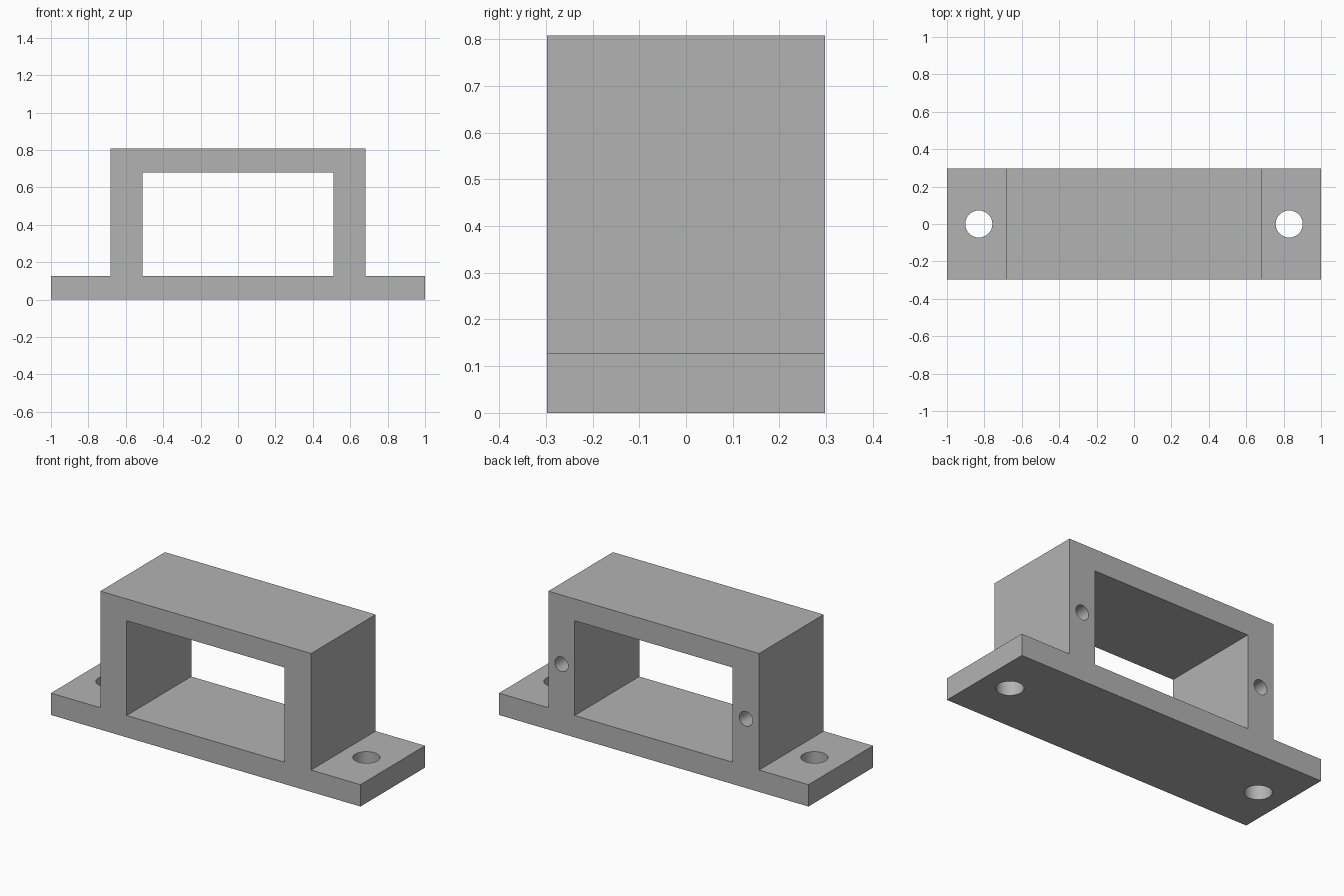
import bpy
import bmesh
import math

cube = bpy.data.objects.get("Cube")
if cube:
    bpy.data.objects.remove(cube, do_unlink=True)

U = 1 / 47            # one design unit
HALF_DEPTH = 14 * U

grey = bpy.data.materials.new("plain grey")
grey.use_nodes = True
colour = (0.45, 0.45, 0.45, 1)
grey.diffuse_color = colour
grey.node_tree.nodes["Principled BSDF"].inputs["Base Color"].default_value = colour


def prism(name, points):
    """Extrude an x-z outline through the full depth."""
    bm = bmesh.new()
    face = bm.faces.new([bm.verts.new((x * U, -HALF_DEPTH, z * U)) for x, z in points])
    ext = bmesh.ops.extrude_face_region(bm, geom=[face])
    verts = [v for v in ext["geom"] if isinstance(v, bmesh.types.BMVert)]
    bmesh.ops.translate(bm, verts=verts, vec=(0, 2 * HALF_DEPTH, 0))
    bmesh.ops.recalc_face_normals(bm, faces=bm.faces)
    mesh = bpy.data.meshes.new(name)
    bm.to_mesh(mesh)
    bm.free()
    obj = bpy.data.objects.new(name, mesh)
    bpy.context.collection.objects.link(obj)
    return obj


def cut(target, cutter):
    """Subtract the cutter from the target, then remove the cutter."""
    cutter.hide_render = True
    mod = target.modifiers.new("cut", "BOOLEAN")
    mod.operation = "DIFFERENCE"
    mod.solver = "EXACT"
    mod.object = cutter
    bpy.ops.object.select_all(action="DESELECT")
    bpy.context.view_layer.objects.active = target
    target.select_set(True)
    bpy.ops.object.modifier_apply(modifier=mod.name)
    bpy.data.objects.remove(cutter, do_unlink=True)


def drill(target, radius, length, centre, tilt=0):
    bpy.ops.mesh.primitive_cylinder_add(vertices=48, radius=radius * U, depth=length * U,
                                        location=[c * U for c in centre],
                                        rotation=(tilt, 0, 0))
    cut(target, bpy.context.object)


# Bracket body: flanged base with a raised frame
right_side = [(-32, 38), (-32, 6), (-47, 6), (-47, 0)]
left_side = [(-x, z) for x, z in reversed(right_side)]
bracket = prism("mounting_bracket", right_side + left_side)
bracket.data.materials.append(grey)

# Rectangular opening through the frame
opening = prism("opening_cutter", [(-24, 6), (24, 6), (24, 32), (-24, 32)])
opening.scale.y = 1.2
cut(bracket, opening)

# Flange bolt holes and blind screw holes in the back of the posts
BLIND = 15
for side in (-1, 1):
    drill(bracket, 3.4, 20, (side * 39, 0, 3))
    drill(bracket, 2, BLIND * 2, (side * 28, 14, 19), math.pi / 2)

bpy.context.view_layer.objects.active = bracket
bracket.select_set(True)
bpy.ops.object.shade_smooth_by_angle(angle=math.radians(30))
